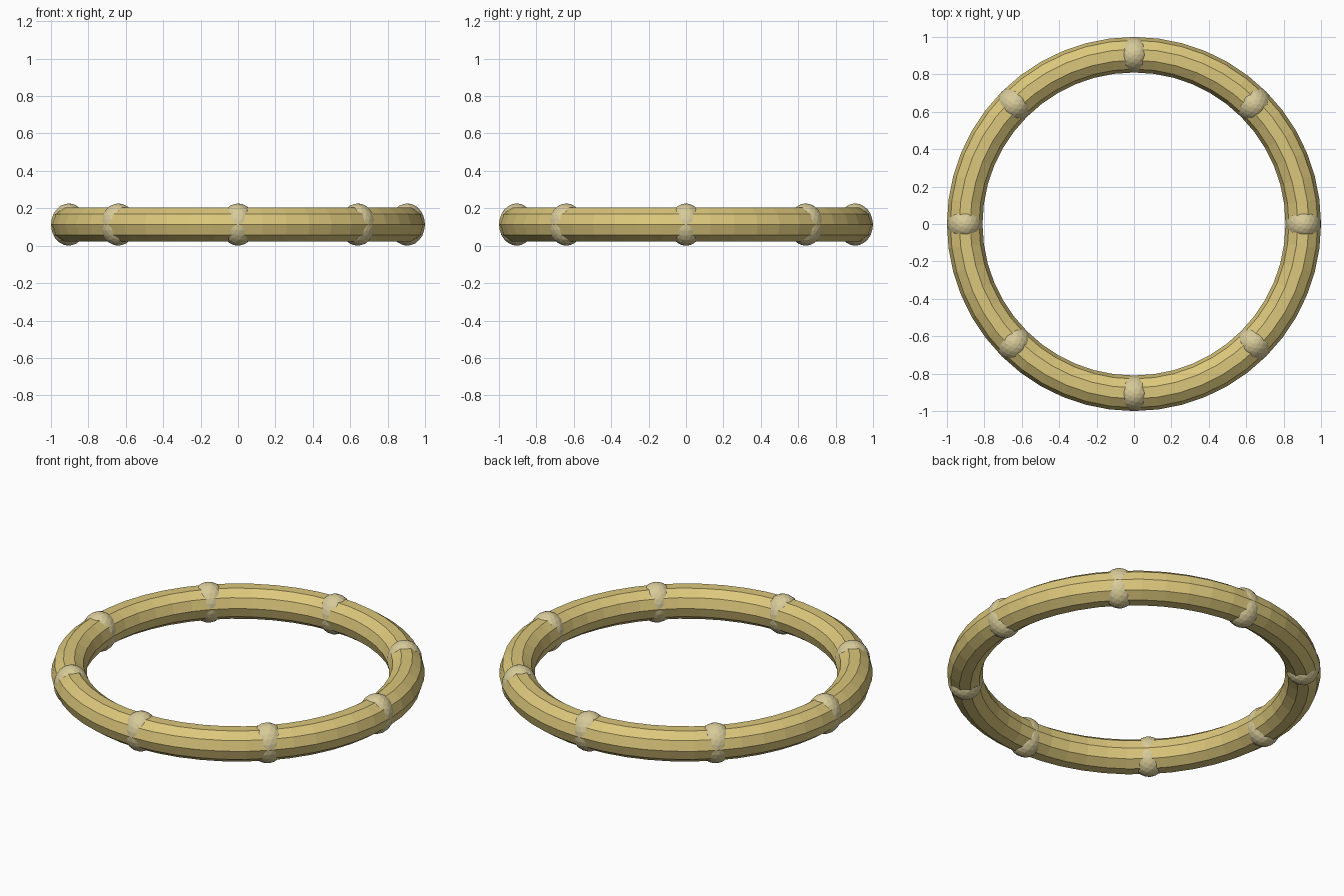
import bpy
from math import cos, sin, tau

cube = bpy.data.objects.get("Cube")
if cube:
    bpy.data.objects.remove(cube, do_unlink=True)

RING_RADIUS = 0.905
TUBE_RADIUS = 0.095
BEAD_HEIGHT = 0.113
BEAD_COUNT = 8


def make_material(name, colour):
    mat = bpy.data.materials.new(name)
    mat.use_nodes = True
    mat.diffuse_color = colour
    mat.node_tree.nodes["Principled BSDF"].inputs["Base Color"].default_value = colour
    return mat


gold = make_material("warm gold", (0.71, 0.57, 0.20, 1))
pale_gold = make_material("pale gold", (0.68, 0.59, 0.32, 1))

# Faceted ring tube
bpy.ops.mesh.primitive_torus_add(
    major_radius=RING_RADIUS, minor_radius=TUBE_RADIUS,
    major_segments=48, minor_segments=10, location=(0, 0, BEAD_HEIGHT))
ring = bpy.context.object
ring.name = "ring"
ring.data.materials.append(gold)
ring.data.shade_flat()

# Beads: slightly tall spheres set in the tube, evenly spaced
for i in range(BEAD_COUNT):
    angle = tau * i / BEAD_COUNT
    bpy.ops.mesh.primitive_ico_sphere_add(
        subdivisions=3, radius=TUBE_RADIUS,
        location=(RING_RADIUS * cos(angle), RING_RADIUS * sin(angle), BEAD_HEIGHT))
    bead = bpy.context.object
    bead.name = f"bead_{i + 1}"
    bead.scale.z = BEAD_HEIGHT / TUBE_RADIUS
    bead.data.materials.append(pale_gold)
    bead.data.shade_flat()
